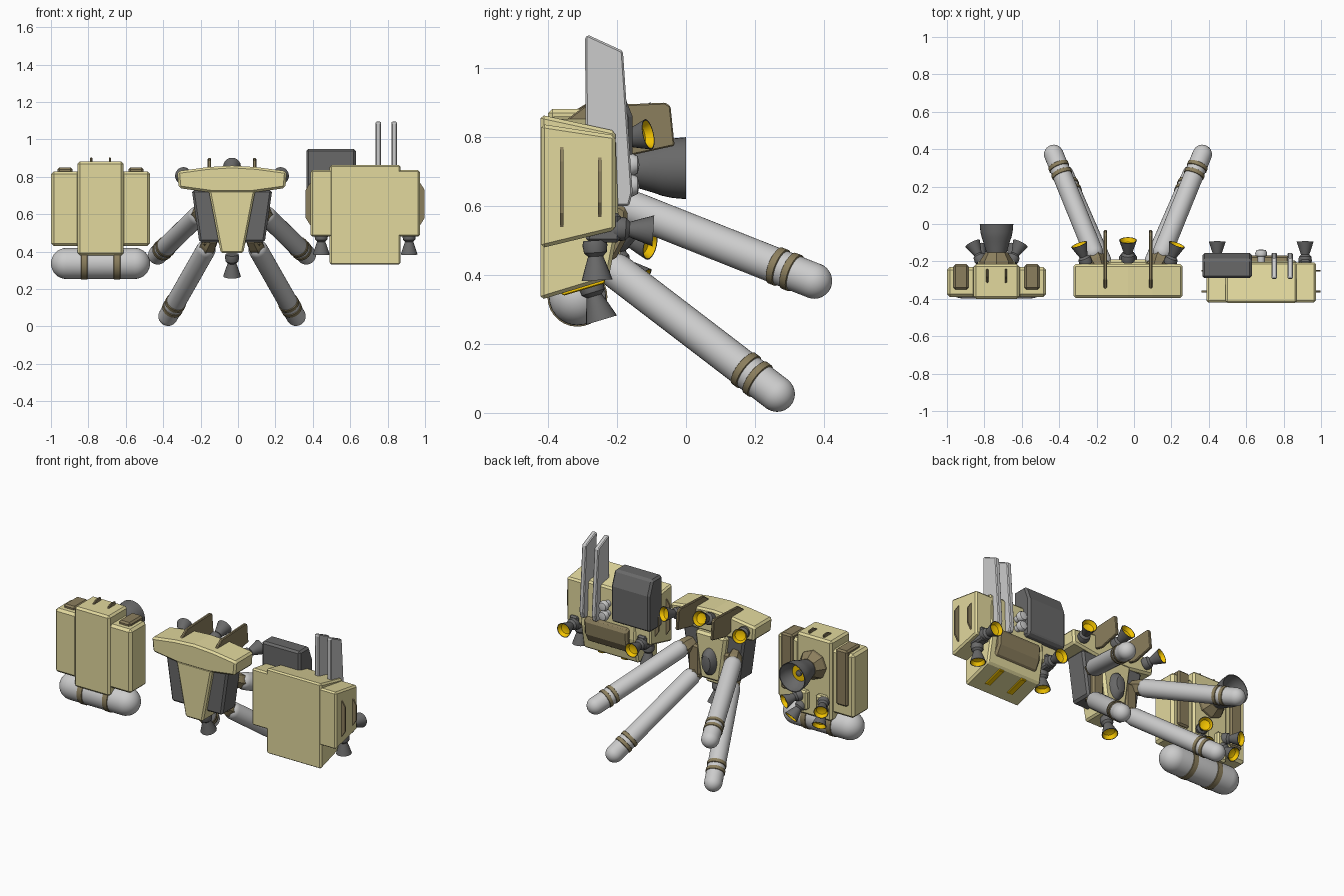
import bpy, bmesh, math
from mathutils import Vector

if "Cube" in bpy.data.objects:
    bpy.data.objects.remove(bpy.data.objects["Cube"])


def material(name, r, g, b):
    m = bpy.data.materials.new(name)
    m.diffuse_color = (r, g, b, 1)
    m.use_nodes = True
    m.node_tree.nodes["Principled BSDF"].inputs["Base Color"].default_value = m.diffuse_color
    return m


SAND = material("sand", 0.76, 0.69, 0.34)
BROWN = material("brown", 0.26, 0.21, 0.11)
DARK = material("dark_grey", 0.14, 0.14, 0.14)
GOLD = material("gold", 0.9, 0.55, 0.0)


def finish(name, bm, mat, bevel=0, smooth=False):
    bmesh.ops.remove_doubles(bm, verts=bm.verts, dist=1e-5)
    bmesh.ops.recalc_face_normals(bm, faces=bm.faces)
    me = bpy.data.meshes.new(name)
    bm.to_mesh(me)
    bm.free()
    ob = bpy.data.objects.new(name, me)
    bpy.context.collection.objects.link(ob)
    if mat:
        me.materials.append(mat)
    if bevel:
        mod = ob.modifiers.new("bevel", 'BEVEL')
        mod.width = bevel
        mod.segments = 1
    if smooth:
        bpy.ops.object.select_all(action='DESELECT')
        bpy.context.view_layer.objects.active = ob
        ob.select_set(True)
        bpy.ops.object.shade_smooth_by_angle(angle=math.radians(35))
    return ob


def prism(name, pts, lo, hi, axis, mat, bevel=0.008):
    """Extrude a profile: axis 'x' uses (y,z) points, axis 'y' uses (x,z) points."""
    bm = bmesh.new()
    place = (lambda p, d: (d, *p)) if axis == 'x' else (lambda p, d: (p[0], d, p[1]))
    a = [bm.verts.new(place(p, lo)) for p in pts]
    b = [bm.verts.new(place(p, hi)) for p in pts]
    bm.faces.new(a)
    bm.faces.new(b[::-1])
    for i in range(len(pts)):
        j = (i + 1) % len(pts)
        bm.faces.new((a[i], a[j], b[j], b[i]))
    return finish(name, bm, mat, bevel)


def box(name, x, y, z, mat, bevel=0.008):
    pts = [(y[0], z[0]), (y[1], z[0]), (y[1], z[1]), (y[0], z[1])]
    return prism(name, pts, x[0], x[1], 'x', mat, bevel)


def lathe(name, prof, base, direction, mat, segs=24, smooth=True):
    """Revolve (radius, distance) points around a line."""
    bm = bmesh.new()
    q = Vector(direction).to_track_quat('Z', 'Y')
    rings = [[bm.verts.new(Vector(base) + q @ Vector((r * math.cos(k * math.tau / segs),
              r * math.sin(k * math.tau / segs), t))) for k in range(segs)]
             if r > 0 else [bm.verts.new(Vector(base) + q @ Vector((0, 0, t)))]
             for r, t in prof]
    for a, b in zip(rings, rings[1:]):
        for k in range(segs):
            j = (k + 1) % segs
            loop = [a[k % len(a)], a[j % len(a)], b[j % len(b)], b[k % len(b)]]
            bm.faces.new(list(dict.fromkeys(loop)))
    return finish(name, bm, mat, smooth=smooth)


def capsule(name, p, q, r, bands, w=.012):
    p, q = Vector(p), Vector(q)
    d, n = q - p, 8
    L = d.length
    arc = [math.pi / 2 * i / n for i in range(n + 1)]
    prof = [(r * math.sin(a) if a else 0, -r * math.cos(a)) for a in arc]
    prof += [(r * math.cos(a) if a < 1.57 else 0, L + r * math.sin(a)) for a in arc]
    lathe(name, prof, p, d, None, 28)
    for t in bands:
        lathe(name + "_band", [(r, t - w), (r + .004, t - w + .002), (r + .004, t + w - .002), (r, t + w)],
              p, d, BROWN, 28)


def thruster(name, base, direction, s=1.0):
    prof = [(0, 0), (.03, 0), (.033, .012), (.03, .032), (.02, .042), (.028, .065), (.041, .105),
            (.038, .105), (.037, .1), (.024, .07), (0, .06)]
    lathe(name, [(r * s, t * s) for r, t in prof], base, direction, DARK, 20)
    lathe(name + "_glow", [(.0375 * s, .1045 * s), (.028 * s, .085 * s), (0, .075 * s)],
          base, direction, GOLD, 20)


# ---- Left pack: slab body, side boxes, cross tank, one main engine
cx = -0.735
box("left_pack_body", (cx - .122, cx + .122), (-.4, -.215), (.38, .882), SAND, .012)
for s in (-1, 1):
    x0, x1 = sorted((cx + s * .11, cx + s * .265))
    box("left_pack_side_box", (x0, x1), (-.39, -.23), (.43, .83), SAND, .015)
    x0, x1 = sorted((cx + s * .15, cx + s * .23))
    box("left_pack_side_panel", (x0, x1), (-.35, -.215), (.5, .85), BROWN, .01)
    prism("left_pack_top_fin", [(-.335, .87), (-.24, .87), (-.24, .9), (-.28, .903)],
          cx + s * .05 - .006, cx + s * .05 + .006, 'x', BROWN, .003)
    box("left_pack_thruster_mount", sorted((cx + s * .03, cx + s * .1)), (-.23, -.185), (.42, .54), SAND, .01)
    thruster("left_pack_back_thruster", (cx + s * .08, -.2, .51), (s * .5, 1, -.25), 1.05)
    thruster("left_pack_low_thruster", (cx + s * .07, -.21, .455), (s * .25, .75, -.65), 1.05)
capsule("left_pack_tank", (cx - .182, -.315, .337), (cx + .182, -.315, .337), .083, (.095, .27), .018)
lathe("main_engine_mount", [(0, 0), (.09, 0), (.09, .02), (.06, .068), (0, .068)],
      (cx, -.22, .71), (0, 1, 0), BROWN, 8, False)
lathe("main_engine_bell", [(0, 0), (.054, 0), (.06, .02), (.072, .06), (.08, .082), (.086, .11), (.09, .152),
      (.085, .152), (.078, .11), (.045, .065), (0, .06)], (cx, -.152, .71), (0, 1, 0), DARK, 32)
lathe("main_engine_glow", [(.05, .078), (.035, .078), (0, .078)], (cx, -.152, .71), (0, 1, 0), GOLD)
lathe("main_engine_core", [(.018, .07), (.018, .09), (0, .1)], (cx, -.152, .71), (0, 1, 0), DARK)

# ---- Middle pack: wide yoke with tapered spine, side panels, four splayed tanks
cx = -0.032
half = [(.105, .715), (.285, .74), (.293, .83), (.13, .852)]
wing = [(cx - x, z) for x, z in half[::-1]] + [(cx + x, z) for x, z in half] + [(cx, .86)]
prism("middle_pack_yoke", wing, -.395, -.215, 'y', SAND, .012)
prism("middle_pack_spine", [(cx - .06, .392), (cx + .06, .392), (cx + .125, .73), (cx - .125, .73)],
      -.393, -.235, 'y', SAND, .01)
prism("middle_pack_back_block", [(cx - .07, .43), (cx + .07, .43), (cx + .11, .72), (cx - .11, .72)],
      -.25, -.19, 'y', SAND, .015)
dome = lathe("middle_pack_back_dome", [(.05, 0), (.047, .02), (.03, .045), (0, .055)],
             (0, 0, 0), (0, 1, 0), DARK)
dome.location, dome.scale = (cx, -.195, .55), (1, 1, 1.7)
for s in (-1, 1):
    prism("middle_pack_side_panel", [(cx + s * .05, .45), (cx + s * .175, .45), (cx + s * .215, .73), (cx + s * .05, .73)],
          -.365, -.225, 'y', DARK, .012)
    x = cx + s * .121
    prism("middle_pack_fin", [(-.36, .84), (-.295, .89), (-.06, .9), (-.045, .89), (-.033, .775), (-.17, .745), (-.3, .78)],
          x - .009, x + .009, 'x', BROWN, .004)
    thruster("middle_pack_wing_thruster", (cx + s * .222, -.215, .785), (s * .38, 1, .22), 1.1)
    ends = [("upper_tank", (cx + s * .185, -.15, .59), (cx + s * .397, .372, .383)),
            ("lower_tank", (cx + s * .14, -.2, .41), (cx + s * .342, .264, .055))]
    for name, p, q in ends:
        p, q = Vector(p), Vector(q)
        L = (q - p).length
        capsule(name, p, q, .052, (L - .12, L - .075))
        lathe(name + "_collar", [(0, -.1), (.035, -.1), (.046, -.05), (.046, -.015), (0, -.015)],
              p, q - p, BROWN, 6, False)
    box("tank_bracket", sorted((cx + s * .08, cx + s * .16)), (-.28, -.2), (.43, .62), BROWN, .012)
thruster("middle_pack_top_thruster", (cx, -.2, .815), (0, 1, .38), 1.15)
thruster("middle_pack_bottom_thruster", (cx, -.28, .385), (0, .3, -1), 1.15)

# ---- Right pack: sloped block with side boxes, equipment box, twin blades
cx = 0.68
prism("right_pack_body", [(-.422, .328), (-.225, .388), (-.195, .54), (-.205, .818), (-.422, .865)],
      cx - .19, cx + .19, 'x', SAND, .01)
prism("right_pack_side_boxes", [(-.42, .478), (-.205, .53), (-.205, .805), (-.42, .838)],
      cx - .292, cx + .292, 'x', SAND, .01)
prism("right_pack_back_panel", [(-.24, .44), (-.208, .44), (-.175, .5), (-.168, .59), (-.19, .605), (-.24, .605)],
      cx - .15, cx + .15, 'x', BROWN, .012)
prism("equipment_box", [(-.29, .63), (-.165, .63), (-.155, .65), (-.155, .86), (-.19, .95), (-.29, .95)],
      .365, .63, 'x', DARK, .012)
for x in (.75, .835):
    prism("antenna_blade", [(-.29, .68), (-.2, .6), (-.165, .6), (-.155, .64), (-.183, 1.05), (-.285, 1.097), (-.293, 1.09)],
          x - .015, x + .015, 'x', None, .006)
for z in (.66, .72):
    lathe("knob", [(.02, 0), (.02, .035), (.03, .04), (.032, .055), (.025, .07), (0, .075)],
          (.68, -.21, z), (0, 1, 0), None, 16)
for s in (-1, 1):
    # side fins and bottom rails
    for y, z0, z1 in ((-.36, .52, .79), (-.25, .55, .76)):
        x0, x1 = .28, .318
        pts = [(cx + s * x0, z0), (cx + s * x1, z0 + .06), (cx + s * x1, z1 - .06), (cx + s * x0, z1)]
        prism("right_pack_side_fin", pts, y - .005, y + .005, 'y', BROWN, 0)
    x = cx + s * .08
    prism("right_pack_bottom_rail", [(-.365, .35), (-.355, .34), (-.235, .376), (-.235, .39)],
          x - .018, x + .018, 'x', GOLD, .003)
    # corner thrusters
    x = cx + s * .235
    box("right_pack_thruster_mount", (x - .03, x + .03), (-.29, -.19), (.495, .58), DARK, .01)
    thruster("right_pack_back_thruster", (x, -.21, .535), (0, 1, -.06), 1.1)
    thruster("right_pack_down_thruster", (x, -.265, .5), (0, .06, -1), 1.1)
